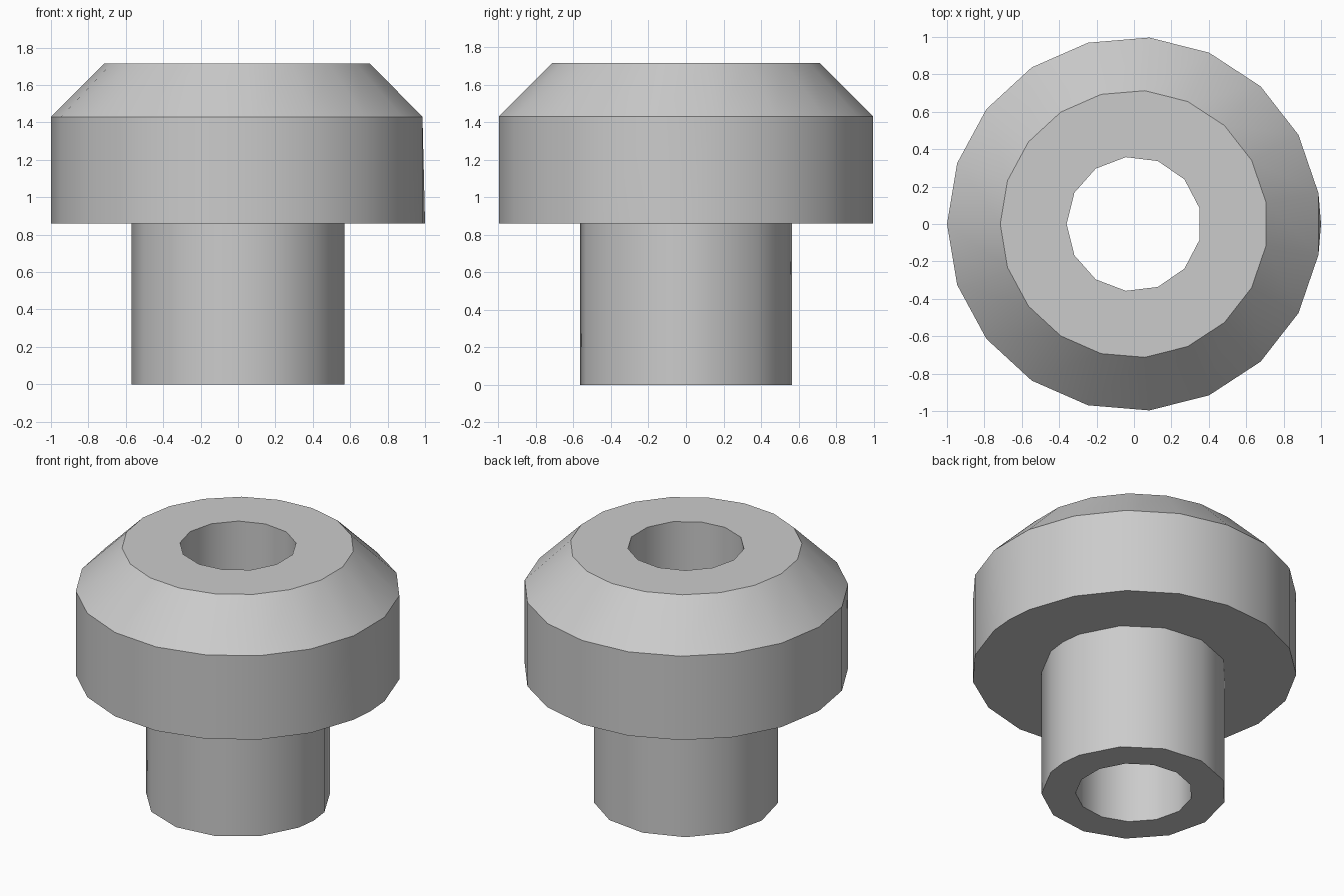
import bpy, bmesh
from math import pi, cos, sin, radians

cube = bpy.data.objects.get("Cube")
if cube:
    bpy.data.objects.remove(cube, do_unlink=True)

WIDE, NARROW = 19, 13            # sides of the collar and of the stem
bm = bmesh.new()


def ring(sides, radius, z, seam=False):
    """Loop of vertices starting at -x, with an optional extra point at +x."""
    angles = [pi + 2 * pi * k / sides for k in range(sides)]
    if seam:
        angles.insert((sides + 1) // 2, 2 * pi)
    return [bm.verts.new((radius * cos(a), radius * sin(a), z)) for a in angles]


def wall(low, high):
    """Faces between two loops; repeated vertices collapse to a triangle."""
    for k in range(len(low)):
        j = (k + 1) % len(low)
        bm.faces.new(list(dict.fromkeys((low[k], low[j], high[j], high[k]))))


def annulus(outer, inner):
    """Flat face between an outer and an inner loop."""
    edges = [bm.edges.get((loop[k - 1], loop[k]))
             for loop in (outer, inner) for k in range(len(loop))]
    bmesh.ops.triangle_fill(bm, use_beauty=True, edges=edges)


# Loops of the stem, collar, chamfer and bore
stem_low = ring(NARROW, 0.57, 0, seam=True)
stem_high = ring(NARROW, 0.57, 0.86, seam=True)
collar_low = ring(WIDE, 1.0, 0.86, seam=True)
collar_high = ring(WIDE, 1.0, 1.43)
crown = ring(WIDE, 0.715, 1.715)
bore_low = ring(NARROW, 0.36, 0)
bore_high = ring(NARROW, 0.36, 1.715)

# Side walls
half = (WIDE + 1) // 2
wall(stem_low, stem_high)
wall(collar_low, collar_high[:half] + collar_high[half - 1:])
wall(collar_high, crown)
wall(bore_low, bore_high)

# Flat ends and the underside of the collar
annulus(stem_low, bore_low)
annulus(collar_low, stem_high)
annulus(crown, bore_high)
bmesh.ops.recalc_face_normals(bm, faces=bm.faces[:])

mesh = bpy.data.meshes.new("flanged_bushing")
bm.to_mesh(mesh)
bm.free()
bushing = bpy.data.objects.new("flanged_bushing", mesh)
bpy.context.collection.objects.link(bushing)

# Plain grey material
grey = bpy.data.materials.new("light_grey")
grey.use_nodes = True
colour = (0.6, 0.6, 0.6, 1)
grey.diffuse_color = colour
grey.node_tree.nodes["Principled BSDF"].inputs["Base Color"].default_value = colour
mesh.materials.append(grey)

# Smooth round walls with crisp rims
bpy.ops.object.select_all(action="DESELECT")
bushing.select_set(True)
bpy.context.view_layer.objects.active = bushing
bpy.ops.object.shade_smooth_by_angle(angle=radians(35))
